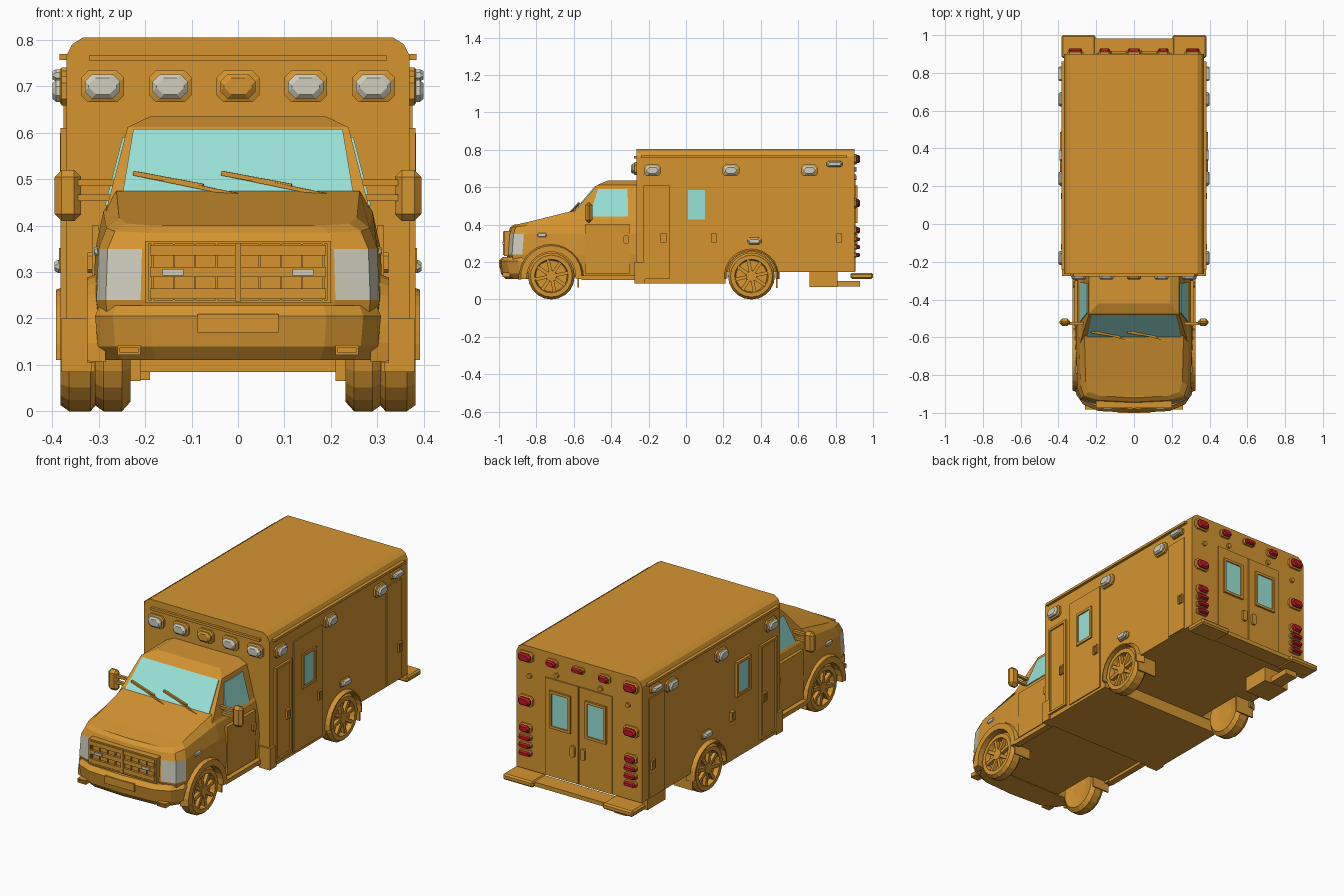
import bpy, bmesh, math
from mathutils import Matrix, Vector

cube = bpy.data.objects.get("Cube")
if cube:
    bpy.data.objects.remove(cube, do_unlink=True)


def material(name, rgb):
    m = bpy.data.materials.new(name)
    m.use_nodes = True
    m.diffuse_color = (*rgb, 1)
    m.node_tree.nodes["Principled BSDF"].inputs["Base Color"].default_value = (*rgb, 1)
    return m


BODY = material("amber paint", (0.66, 0.30, 0.03))
GLASS = material("pale aqua glass", (0.32, 0.76, 0.68))
LAMP = material("off white lamp", (0.62, 0.61, 0.50))
RED = material("red lamp", (0.50, 0.01, 0.02))


def make(name, verts, faces, mats=(BODY,), indices=None):
    mesh = bpy.data.meshes.new(name)
    mesh.from_pydata([tuple(v) for v in verts], [], faces)
    for m in mats:
        mesh.materials.append(m)
    if indices:
        mesh.polygons.foreach_set("material_index", indices)
    bm = bmesh.new()
    bm.from_mesh(mesh)
    bmesh.ops.recalc_face_normals(bm, faces=bm.faces)
    bm.to_mesh(mesh)
    bm.free()
    ob = bpy.data.objects.new(name, mesh)
    bpy.context.collection.objects.link(ob)
    return ob


def loft(name, rings, caps=True, closed=True, mats=(BODY,), rule=None):
    """Skin equal rings; rule(ring, point) picks the material of each quad."""
    n, faces, idx = len(rings[0]), [], []
    for r in range(len(rings) - 1):
        for p in range(n if closed else n - 1):
            q = (p + 1) % n
            faces.append((r * n + p, r * n + q, (r + 1) * n + q, (r + 1) * n + p))
            idx.append(rule(r, p) if rule else 0)
    if caps:
        faces += [tuple(range(n))[::-1], tuple(range((len(rings) - 1) * n, len(rings) * n))]
        idx += [0, rule(len(rings) - 1, 0) if rule else 0]
    return make(name, [v for ring in rings for v in ring], faces, mats, idx)


def box(name, x, y, z, bevel=0):
    rings = [[(x[0], y[0], h), (x[1], y[0], h), (x[1], y[1], h), (x[0], y[1], h)] for h in z]
    ob = loft(name, rings)
    if bevel:
        mod = ob.modifiers.new("edge", "BEVEL")
        mod.width, mod.segments = bevel, 1
    return ob


def pair(name, x, y, z, bevel=0):
    for s, side in ((1, "left"), (-1, "right")):
        box(f"{side}_{name}", sorted((s * x[0], s * x[1])), y, z, bevel)


def beam(name, a, b, t):
    a, b = Vector(a), Vector(b)
    rot = (b - a).to_track_quat("Z", "Y")
    corners = [rot @ Vector((i * t, j * t, 0)) for i, j in ((-1, -1), (1, -1), (1, 1), (-1, 1))]
    return loft(name, [[end + c for c in corners] for end in (a, b)])


# (across, normal) directions of the four walls
WALLS = {"front": ((1, 0, 0), (0, -1, 0)), "back": ((-1, 0, 0), (0, 1, 0)),
         "left": ((0, 1, 0), (1, 0, 0)), "right": ((0, -1, 0), (-1, 0, 0))}


def fitting(name, wall, loc, w, h, profile, corner=0, lens=None, start=9):
    """Rectangular stack on a wall; profile holds (inset, height) steps."""
    u, nrm = map(Vector, WALLS[wall])
    rings = []
    for inset, d in profile:
        a, b, c = w / 2 - inset, h / 2 - inset, corner
        if c:
            pts = [(a - c, -b), (a, c - b), (a, b - c), (a - c, b),
                   (c - a, b), (-a, b - c), (-a, c - b), (c - a, -b)]
        else:
            pts = [(-a, -b), (a, -b), (a, b), (-a, b)]
        rings.append([Vector(loc) + u * p + Vector((0, 0, q)) + nrm * d for p, q in pts])
    return loft(name, rings, mats=(BODY, lens or BODY), rule=lambda r, p: int(r >= start))


PLATE = [(0, -.01), (0, .006)]
FRAME = [(0, -.01), (0, .012), (.013, .012), (.013, .004)]


def lamp(name, wall, loc, w, h, lens):
    i = h * .12
    fitting(name, wall, loc, w, h, [(0, -.01), (0, .01), (i, .014), (i, .022), (i * 2, .03)],
            h * .22, lens, 2)


def both(maker, name, x, y, z, *args):
    for s, side in ((1, "left"), (-1, "right")):
        maker(f"{side}_{name}", side, (s * x, y, z), *args)


def cut_wheel_wells(ob, y, x):
    for s in (1, -1):
        rings = [[(s * xx, y + .137 * math.cos(t * math.tau / 24), .125 + .137 * math.sin(t * math.tau / 24))
                  for t in range(24)] for xx in x]
        cutter = loft("well_cutter", rings)
        cutter.hide_render = True
        mod = ob.modifiers.new("well", "BOOLEAN")
        mod.operation, mod.object, mod.solver = "DIFFERENCE", cutter, "EXACT"
        bpy.context.view_layer.objects.active = ob
        bpy.ops.object.modifier_apply(modifier=mod.name)
        bpy.data.objects.remove(cutter, do_unlink=True)


# Rear compartment with chamfered roof edges
half = [(.37, .147), (.37, .765), (.358, .79), (.335, .805)]
section = half + [(-x, z) for x, z in reversed(half)]
cargo = loft("cargo_box", [[(x, y, z) for x, z in section] for y in (-.265, .9)])
cut_wheel_wells(cargo, .35, (.27, .45))
box("cargo_floor", (-.37, .37), (-.265, .212), (.085, .15))
pair("corner_guard", (.315, .38), (-.275, -.22), (.085, .2))
pair("drip_rail", (.365, .385), (-.24, .86), (.757, .77))
box("front_drip_rail", (-.32, .32), (-.278, -.26), (.755, .768))

# Cab lower body: plan outlines stacked upwards, hood closed by cross strips
outline = [(.0, -.96), (.21, -.95), (.285, -.93), (.305, -.875), (.312, -.6), (.312, -.26)]
plan = [(-x, y) for x, y in outline[:0:-1]] + outline
levels = [(.96, .03, .12, .12), (1, 0, .24, .24), (.985, .008, .35, .35),
          (.93, .02, .385, .43), (.84, .04, .4, .475)]
verts, faces, idx, n = [], [], [], len(plan)
for scale, back, z0, z1 in levels:
    for x, y in plan:
        rise = min(1, max(0, (y + .95) / .34))
        verts.append((x * scale, y + (back if y < -.8 else 0), z0 + (z1 - z0) * rise))
for r in range(len(levels) - 1):
    for p in range(n):
        q = (p + 1) % n
        faces.append((r * n + p, r * n + q, (r + 1) * n + q, (r + 1) * n + p))
        idx.append(int(r == 1 and p in (2, 3, 6, 7)))
for base in (0, (len(levels) - 1) * n):
    mid = n // 2
    faces.append((base + mid - 1, base + mid, base + mid + 1))
    for k in range(1, mid):
        faces.append((base + mid - k - 1, base + mid - k, base + mid + k, base + mid + k + 1))
    idx += [0] * mid
cab = make("cab_body", verts, faces, (BODY, LAMP), idx)
cut_wheel_wells(cab, -.72, (.19, .4))

# Cab greenhouse and its glazing
shell = [(.285, -.63, .43), (.238, -.475, .612), (.19, -.42, .635)]
loft("cab_roof", [[(-x, y, z), (x, y, z), (x, -.25, z), (-x, -.25, z)] for x, y, z in shell])


def pane(name, quad, uvs):
    a, b, c, d = map(Vector, quad)
    nrm = (b - a).cross(d - a).normalized() * .005
    pts = [a.lerp(b, u).lerp(d.lerp(c, u), v) for u, v in uvs]
    loft(name, [[p - nrm for p in pts], [p + nrm for p in pts]], mats=(GLASS,))


(bx, by, bz), (tx, ty, tz) = shell[:2]
pane("windshield", [(-bx, by, bz), (bx, by, bz), (tx, ty, tz), (-tx, ty, tz)],
     [(.05, .15), (.95, .15), (.97, .96), (.03, .96)])
for s, side in ((1, "left"), (-1, "right")):
    pane(side + "_cab_window", [(s * bx, by, bz), (s * bx, -.255, bz), (s * tx, -.255, tz), (s * tx, ty, tz)],
         [(.28, .07), (.85, .07), (.76, .88), (.1, .88)])
for k, x in enumerate((-.225, -.035)):
    beam(f"wiper_arm_{k}", (x + .02, -.57, .508), (x + .225, -.62, .466), .004)
    beam(f"wiper_blade_{k}", (x, -.573, .513), (x + .15, -.597, .485), .005)

# Front bumper, plate and fog slots
nose = [(.0, -1), (.19, -.99), (.27, -.955), (.308, -.9), (.308, -.855)]
loft("front_bumper", [[(s * x * k, y + d, z) for s, pts in ((-1, nose[:0:-1]), (1, nose)) for x, y in pts]
                      for z, k, d in ((.11, .93, .035), (.14, .98, .01), (.205, 1, 0), (.228, .97, .02))])
fitting("number_plate", "front", (0, -.995, .19), .175, .04, PLATE)
for s, side in ((1, "left"), (-1, "right")):
    fitting(side + "_fog_slot", "front", (s * .235, -.972, .132), .05, .022, [(0, -.03), (0, .01), (.006, .01), (.006, .0)])

# Grille
fitting("grille_frame", "front", (0, -.955, .3), .4, .134, [(0, -.02), (0, .018), (.007, .018), (.007, .007)])
for k, z in enumerate((.253, .3, .347)):
    box(f"grille_bar_{k}", (-.19, .19), (-.974, -.95), (z - .011, z + .011))
    for g in range(-4, 5):
        box(f"grille_slat_{k}_{g + 4}", (g * .046 - .002, g * .046 + .002), (-.97, -.95), (.24, .36))
box("grille_centre_post", (-.007, .007), (-.978, -.95), (.237, .363))
for s in (1, -1):
    fitting("grille_lamp", "front", (s * .14, -.974, .3), .045, .014, PLATE, 0, LAMP, 0)

# Mirrors, running boards and cab door details
pair("mirror", (.338, .395), (-.54, -.5), (.41, .52), .015)
for k, z in enumerate((.46, .492)):
    pair(f"mirror_arm_{k}", (.265, .345), (-.535, -.518), (z - .007, z + .007))
pair("running_board", (.29, .325), (-.56, -.265), (.105, .128))
both(fitting, "cab_handle", .312, -.32, .32, .03, .045, [(0, -.01), (0, .012)], .008)
both(fitting, "cab_door", .309, -.42, .27, .24, .26, PLATE)
both(fitting, "fender_marker", .298, -.77, .345, .05, .022, [(0, -.02), (0, .006), (.004, .012)], .005, LAMP, 1)

# Wheels, flares and mud flaps
def wheel(name, s, y, xin, xout):
    def ring(r, x, seg=20):
        return [(s * x, y + r * math.cos(t * math.tau / seg), .125 + r * math.sin(t * math.tau / seg)) for t in range(seg)]
    prof = [(.05, xin + .01), (.105, xin), (.125, xin + .018), (.125, xout - .018), (.112, xout),
            (.09, xout), (.084, xout - .025)]
    loft(name + "_tire", [ring(r, x) for r, x in prof])
    loft(name + "_hub", [ring(.032, xout - .03, 10), ring(.028, xout - .003, 10)])
    for k in range(8):
        a = k * math.tau / 8 + .2
        ends = [(s * (xout - .014), y + r * math.cos(a), .125 + r * math.sin(a)) for r in (.02, .088)]
        beam(f"{name}_spoke_{k}", *ends, .009)


def flare(name, s, y, r1, xin, xout):
    rings = []
    for t in range(15):
        a = math.radians(-6 + 192 * t / 14)
        rings.append([(s * x, y + r * math.cos(a), .125 + r * math.sin(a))
                      for r, x in ((.13, xin), (.13, xout), (r1 - .015, xout), (r1, xin))])
    loft(name, rings)


for s, side in ((1, "left"), (-1, "right")):
    wheel(side + "_front_wheel", s, -.72, .232, .308)
    wheel(side + "_rear_wheel", s, .35, .3, .382)
    flare(side + "_front_flare", s, -.72, .178, .285, .325)
    flare(side + "_rear_flare", s, .35, .152, .35, .392)
pair("front_mud_flap", (.21, .31), (-.58, -.572), (.065, .16))
pair("rear_mud_flap", (.27, .38), (.482, .49), (.06, .16))

# Side doors, windows, handles and lamps
both(fitting, "front_locker", .37, -.157, .36, .138, .5, FRAME)
both(fitting, "rear_locker", .37, .78, .417, .125, .53, PLATE)
fitting("side_entry_door", "left", (.37, .055, .395), .24, .59, PLATE)
both(fitting, "side_window", .37, .057, .507, .118, .185, [(0, -.01), (0, .014), (.014, .014), (.014, .008)], 0, GLASS, 3)
for k, y in enumerate((-.12, .148, .82)):
    both(fitting, f"locker_handle_{k}", .372, y, .328, .03, .048, [(0, -.01), (0, .014), (.007, .014), (.007, .008)])
for k, y in enumerate((-.18, .24, .66)):
    both(lamp, f"side_lamp_{k}", .37, y, .69, .09, .062, LAMP)
both(lamp, "side_marker_lamp", .37, .795, .724, .085, .034, LAMP)
both(lamp, "wheel_arch_lamp", .365, .365, .312, .075, .038, LAMP)

# Front roof lamps
for k in range(-2, 3):
    lamp(f"front_roof_lamp_{k + 2}", "front", (k * .146, -.265, .7), .092, .068, LAMP if k else BODY)

# Rear doors, windows and lamps
for s, side in ((1, "left"), (-1, "right")):
    fitting(side + "_rear_door", "back", (s * .1, .9, .41), .196, .52, PLATE)
    fitting(side + "_rear_window", "back", (s * .105, .904, .51), .125, .2, [(0, -.01), (0, .012), (.014, .012), (.014, .006)], 0, GLASS, 3)
    fitting(side + "_rear_handle", "back", (s * .03, .904, .32), .026, .06, [(0, -.01), (0, .014)], .006)
    lamp(side + "_rear_top_lamp", "back", (s * .31, .9, .75), .085, .055, RED)
    lamp(side + "_rear_inner_lamp", "back", (s * .155, .9, .755), .065, .042, RED)
    lamp(side + "_rear_mid_lamp", "back", (s * .31, .9, .515), .085, .055, RED)
    lamp(side + "_brake_lamp", "back", (s * .31, .9, .37), .07, .045, RED)
    for k in range(3):
        lamp(f"{side}_tail_lamp_{k}", "back", (s * .31, .9, .322 - k * .042), .07, .028, RED)
    for x, z in ((.29, .65), (.13, .695)):
        fitting(side + "_rear_stud", "back", (s * x, .9, z), .024, .024, [(0, -.01), (0, .012)], .007)
lamp("rear_centre_lamp", "back", (0, .9, .76), .07, .03, RED)

# Rear step bumper and side exhaust
box("rear_step", (-.37, .37), (.89, .982), (.115, .137))
pair("rear_step_end", (.205, .383), (.88, 1), (.11, .142), .008)
box("exhaust_box", (-.34, -.19), (.66, .81), (.067, .148))
box("exhaust_pipe", (-.3, -.23), (.8, .93), (.07, .1))
